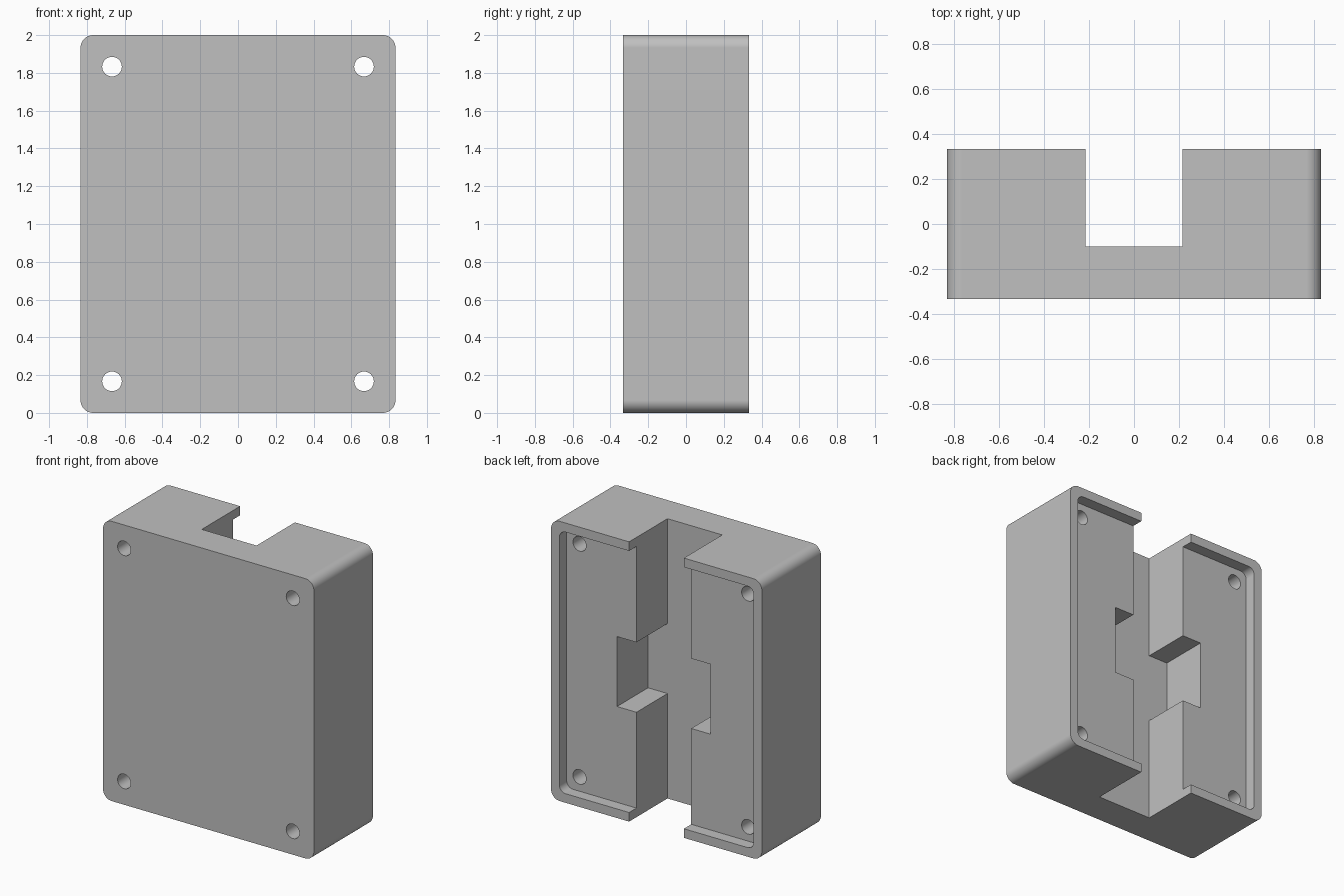
import bpy
import bmesh
from math import pi, cos, sin

cube = bpy.data.objects.get("Cube")
if cube:
    bpy.data.objects.remove(cube, do_unlink=True)

W, D, H = 1.667, 0.667, 2.0      # overall size
FRONT, BACK = -D / 2, D / 2
EDGE = 0.065                     # thickness of the rim
RECESS = 0.083                   # depth of the rear recess
CHANNEL_FLOOR = -0.1
OVER = 0.1                       # how far cutters overshoot

grey = bpy.data.materials.new("plain grey")
grey.use_nodes = True
colour = (0.53, 0.53, 0.53, 1)
grey.diffuse_color = colour
grey.node_tree.nodes["Principled BSDF"].inputs["Base Color"].default_value = colour


def arc(cx, cz, r, start, sweep, steps):
    return [(cx + r * cos(start + sweep * i / steps),
             cz + r * sin(start + sweep * i / steps)) for i in range(steps + 1)]


def rounded_rect(w, h, r, steps=10):
    points = []
    for i, (sx, sz) in enumerate([(1, 1), (-1, 1), (-1, -1), (1, -1)]):
        cx, cz = sx * (w / 2 - r), H / 2 + sz * (h / 2 - r)
        points += arc(cx, cz, r, i * pi / 2, pi / 2, steps)
    return points


def rect(w, h):
    return [(x * w / 2, H / 2 + z * h / 2) for x, z in [(1, 1), (-1, 1), (-1, -1), (1, -1)]]


def prism(name, outline, y0, y1):
    """Extrude an x-z outline from y0 to y1."""
    bm = bmesh.new()
    face = bm.faces.new([bm.verts.new((x, y0, z)) for x, z in outline])
    ext = bmesh.ops.extrude_face_region(bm, geom=[face])
    moved = [g for g in ext["geom"] if isinstance(g, bmesh.types.BMVert)]
    bmesh.ops.translate(bm, verts=moved, vec=(0, y1 - y0, 0))
    bmesh.ops.recalc_face_normals(bm, faces=bm.faces)
    mesh = bpy.data.meshes.new(name)
    bm.to_mesh(mesh)
    bm.free()
    mesh.materials.append(grey)
    ob = bpy.data.objects.new(name, mesh)
    bpy.context.collection.objects.link(ob)
    return ob


# Solid block with rounded vertical-face corners
body = prism("housing", rounded_rect(W, H, 0.067), FRONT, BACK)

# Rear recess, central channel and its wider middle pocket
cutters = [
    prism("recess_cutter", rounded_rect(W - 2 * EDGE, H - 2 * EDGE, 0.05),
          BACK - RECESS, BACK + OVER),
    prism("channel_cutter", rect(0.433, H + 2 * OVER), CHANNEL_FLOOR, BACK + OVER),
    prism("pocket_cutter", rect(0.74, 0.5), CHANNEL_FLOOR, BACK),
]

# Screw holes through the four corners
for x in (-0.667, 0.667):
    for z in (0.167, 1.833):
        ring = arc(x, z, 0.052, 0, 2 * pi, 32)[:-1]
        cutters.append(prism("hole_cutter", ring, FRONT - OVER, BACK - RECESS / 2))

for cutter in cutters:
    mod = body.modifiers.new(cutter.name, "BOOLEAN")
    mod.operation = "DIFFERENCE"
    mod.solver = "EXACT"
    mod.object = cutter
    cutter.hide_render = True

# Bake the cuts and remove the cutters
bpy.context.view_layer.update()
depsgraph = bpy.context.evaluated_depsgraph_get()
cut_mesh = bpy.data.meshes.new_from_object(body.evaluated_get(depsgraph))
body.modifiers.clear()
body.data = cut_mesh
body.data.name = "housing"
for cutter in cutters:
    bpy.data.objects.remove(cutter, do_unlink=True)

# Smooth rounded corners and holes, keep flat faces flat
for ob in bpy.context.selected_objects:
    ob.select_set(False)
body.select_set(True)
bpy.context.view_layer.objects.active = body
bpy.ops.object.shade_smooth_by_angle(angle=pi / 6)
weighted = body.modifiers.new("flat_normals", "WEIGHTED_NORMAL")
weighted.keep_sharp = True
